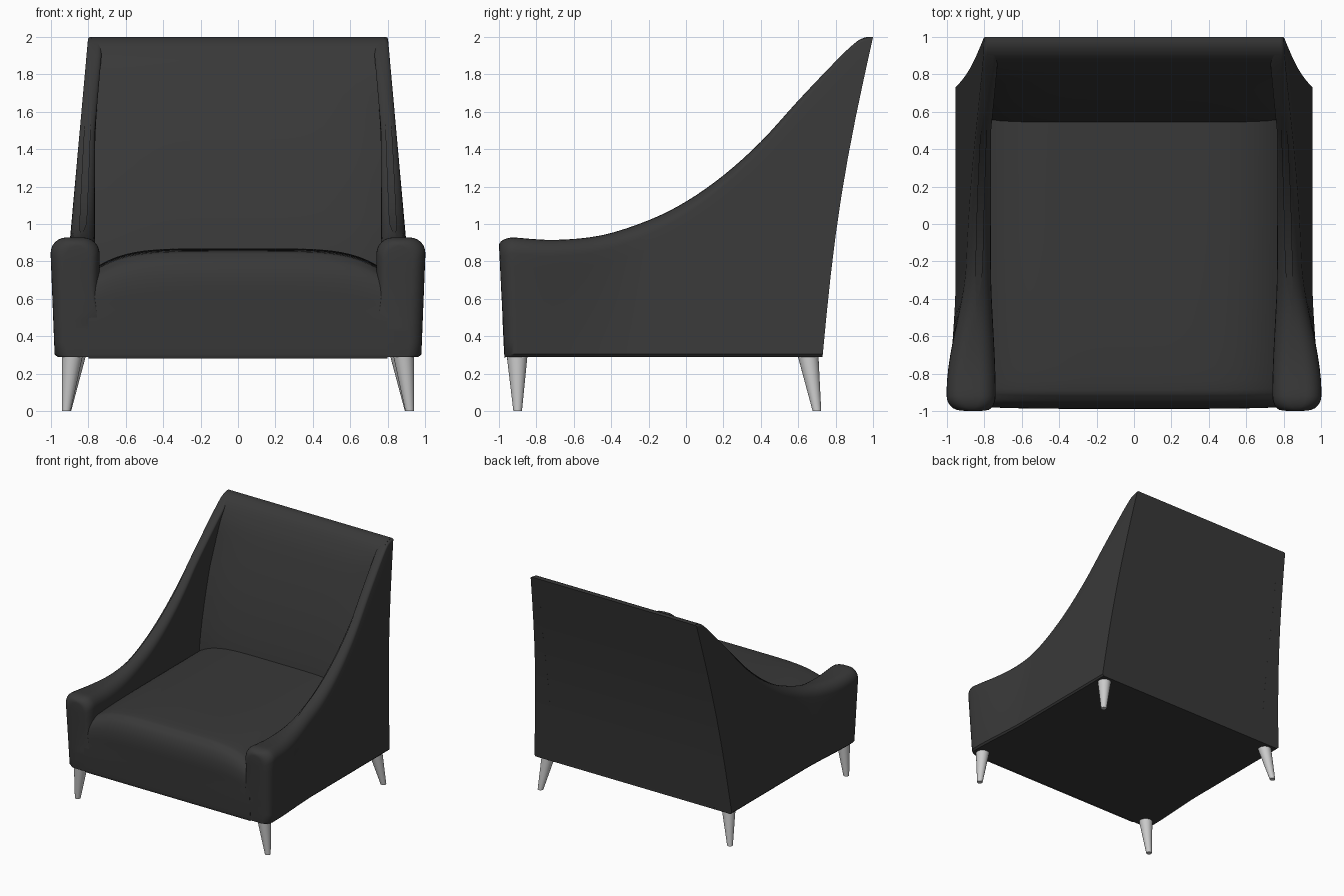
import bpy, bmesh, math

if "Cube" in bpy.data.objects:
    bpy.data.objects.remove(bpy.data.objects["Cube"])

BASE = 0.29          # underside of the upholstery
FABRIC = bpy.data.materials.new("dark_fabric")
FABRIC.diffuse_color = (0.04, 0.04, 0.04, 1)
FABRIC.use_nodes = True
FABRIC.node_tree.nodes["Principled BSDF"].inputs["Base Color"].default_value = FABRIC.diffuse_color


def spline(pts, n=4):
    """Catmull-Rom curve through 2D points."""
    p = [pts[0]] + list(pts) + [pts[-1]]
    out = []
    for i in range(1, len(p) - 2):
        for k in range(n):
            t = k / n
            out.append(tuple(0.5 * (2 * b + (c - a) * t + (2 * a - 5 * b + 4 * c - d) * t * t
                                    + (3 * b - a - 3 * c + d) * t ** 3)
                             for a, b, c, d in zip(p[i - 1], p[i], p[i + 1], p[i + 2])))
    return out + [tuple(pts[-1])]


def clamp(v):
    return max(0.0, min(1.0, v))


def loft(name, rings, strip_caps=False, mirror=False, mat=None, angle=40):
    """Skin closed rings; caps are n-gons or quad strips across the ring."""
    bm = bmesh.new()
    vs = [[bm.verts.new(c) for c in r] for r in rings]
    n = len(vs[0])
    for a, b in zip(vs, vs[1:]):
        for i in range(n):
            j = (i + 1) % n
            bm.faces.new((a[i], a[j], b[j], b[i]))
    for r in (vs[0], vs[-1]):
        if strip_caps:
            for i in range(n // 2 - 1):
                bm.faces.new((r[i], r[i + 1], r[n - 2 - i], r[n - 1 - i]))
        else:
            bm.faces.new(r)
    bmesh.ops.recalc_face_normals(bm, faces=bm.faces)
    me = bpy.data.meshes.new(name)
    bm.to_mesh(me)
    bm.free()
    ob = bpy.data.objects.new(name, me)
    bpy.context.collection.objects.link(ob)
    if mat:
        me.materials.append(mat)
    if mirror:
        m = ob.modifiers.new("mirror", 'MIRROR')
        m.use_clip = False
        m.merge_threshold = 0.0001
    bpy.ops.object.select_all(action='DESELECT')
    ob.select_set(True)
    bpy.context.view_layer.objects.active = ob
    bpy.ops.object.shade_smooth_by_angle(angle=math.radians(angle))
    return ob


def shear_y(yt, w):
    """y at height fraction w for the station whose top is at yt (raked back)."""
    s = (yt + 1) / 2
    yb = -0.97 + 1.70 * s
    return yb + (yt - yb) * w - 0.035 * math.sin(math.pi * w) * s * s


# Arms: swept sides rising from the front roll to the top of the back
def arm_ring(yt, top, inset):
    s = (yt + 1) / 2
    k = clamp((-0.2 - yt) / 0.7)
    k = k * k * (3 - 2 * k)
    r = 0.075 * (1 - s ** 3) + 0.012
    top -= 0.6 * inset

    def x_out(z):
        h = z - BASE
        return 0.955 - 0.09 * h * (1 - k) + k * (0.025 + 0.04 * h) - inset

    def x_in(z):
        return (0.765 - 0.025 * k - 0.035 * clamp((z - 1.5) / 0.4)
                + 0.7 * inset * clamp((z - 0.45) / 0.2))

    levels = [(BASE, 0.014), (BASE + 0.014, 0)]
    for i in range(1, 9):
        levels.append((BASE + 0.014 + (top - r - BASE - 0.014) * i / 8, 0))
    for i in range(1, 7):
        a = math.pi / 2 * i / 6
        levels.append((top - r + r * math.sin(a), r * (1 - math.cos(a))))
    outer, inner = [], []
    for z, dx in levels:
        y = shear_y(yt, (z - BASE) / (top - BASE))
        outer.append((x_out(z) - dx, y, z))
        inner.append((x_in(z) + dx, y, z))
    return outer + inner[::-1]


arm_top = spline([(-0.92, 0.928), (-0.7, 0.915), (-0.45, 0.94), (-0.2, 1.02), (0, 1.12),
                  (0.2, 1.26), (0.4, 1.44), (0.6, 1.66), (0.8, 1.87), (0.9, 1.965),
                  (0.95, 1.992), (1.0, 2.0)])
rings = []
for i in range(6):
    a = math.pi / 2 * i / 6
    rings.append(arm_ring(-1 + 0.08 * (1 - math.cos(a)), 0.928, 0.07 * (1 - math.sin(a))))
rings += [arm_ring(y, z, 0) for y, z in arm_top]
loft("arms", rings, strip_caps=True, mirror=True, mat=FABRIC)

# Seat: crowned cushion running down into the front panel
seat_profile = spline([(-0.965, 0.29), (-0.972, 0.305), (-0.983, 0.55), (-0.988, 0.68),
                       (-0.972, 0.77), (-0.93, 0.83), (-0.84, 0.858), (-0.4, 0.868),
                       (0.2, 0.87), (0.62, 0.87)]) + [(0.62, 0.29)]
rings = []
for i in range(-16, 17):
    u = i / 16
    drop = 0.13 * abs(u) ** 5
    rings.append([(0.8 * u, y + (0.012 * u ** 4 * clamp((z - 0.5) / 0.2) if y < -0.5 else 0),
                   z - drop * clamp((z - 0.3) / 0.56) ** 2) for y, z in seat_profile])
loft("seat", rings, mat=FABRIC)

# Backrest: raked cushion with a rolled top edge and a bowed rear panel
front = spline([(0.50, 0.29), (0.535, 0.8), (0.6, 1.15), (0.68, 1.45), (0.78, 1.75),
                (0.84, 1.88), (0.895, 1.96), (0.95, 1.995), (0.995, 2.0)])
rear = [(shear_y(1.0, 1 - i / 16), 2.0 - (2.0 - BASE) * i / 16) for i in range(17)]
rings = []
for i in range(-12, 13):
    u = i / 12
    soft = 0.03 * u ** 6
    rings.append([(0.785 * u, y + soft * clamp((1.9 - z) / 0.3), z) for y, z in front]
                 + [(0.785 * u, y, z) for y, z in rear])
loft("backrest", rings, mat=FABRIC)


# Legs: splayed tapered round pegs
def leg(name, top, foot):
    rings = []
    for (cx, cy), r, z in ((foot, 0.023, 0.0), (top, 0.056, BASE + 0.01)):
        rings.append([(cx + r * math.cos(math.tau * i / 24), cy + r * math.sin(math.tau * i / 24), z)
                      for i in range(24)])
    loft(name, rings, mirror=True)


leg("front_legs", (0.885, -0.903), (0.918, -0.90))
leg("rear_legs", (0.868, 0.652), (0.915, 0.70))
